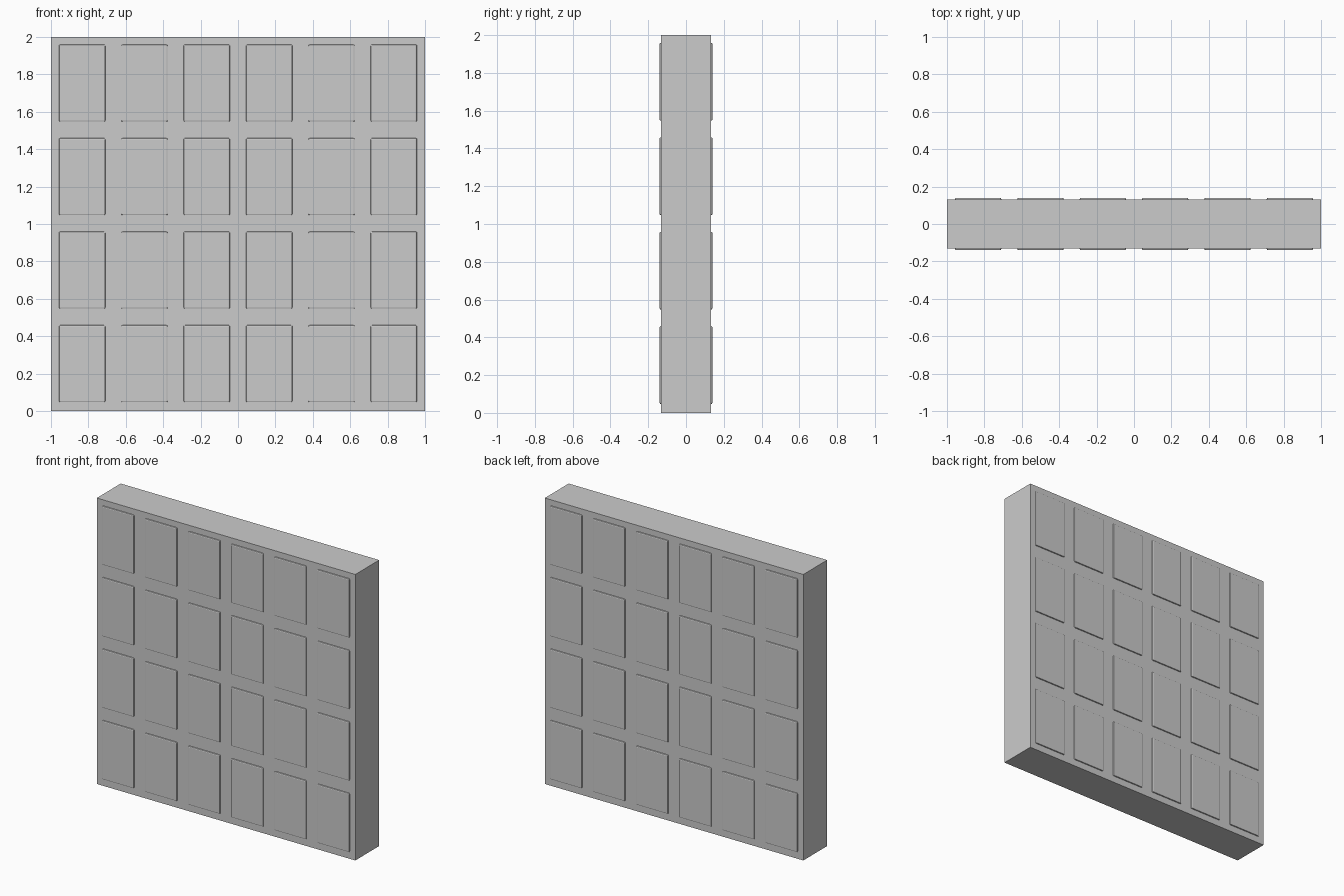
import bpy

if "Cube" in bpy.data.objects:
    bpy.data.objects.remove(bpy.data.objects["Cube"])

COLS, ROWS = 6, 4
SLAB_DEPTH = 0.264
PANEL_FACE = 0.14      # distance of the raised face from the centre plane
PANEL_THICK = 0.02
PANEL_W, PANEL_H = 0.248, 0.412


def box(name, centre, size):
    bpy.ops.mesh.primitive_cube_add(size=1, location=centre)
    obj = bpy.context.object
    obj.name = name
    obj.scale = size
    bpy.ops.object.transform_apply(location=False, rotation=False, scale=True)
    return obj


# Solid wall slab
box("wall_slab", (0, 0, 1), (2, SLAB_DEPTH, 2))

# Raised panels with softened edges, on both faces
for side, label in ((-1, "front"), (1, "back")):
    for row in range(ROWS):
        for col in range(COLS):
            x = -1 + (col + 0.5) * 2 / COLS
            z = (row + 0.5) * 2 / ROWS + 0.003
            y = side * (PANEL_FACE - PANEL_THICK / 2)
            panel = box(f"{label}_panel_{row}_{col}", (x, y, z),
                        (PANEL_W, PANEL_THICK, PANEL_H))
            bevel = panel.modifiers.new("soft_edge", "BEVEL")
            bevel.width = 0.007
            bevel.segments = 2
